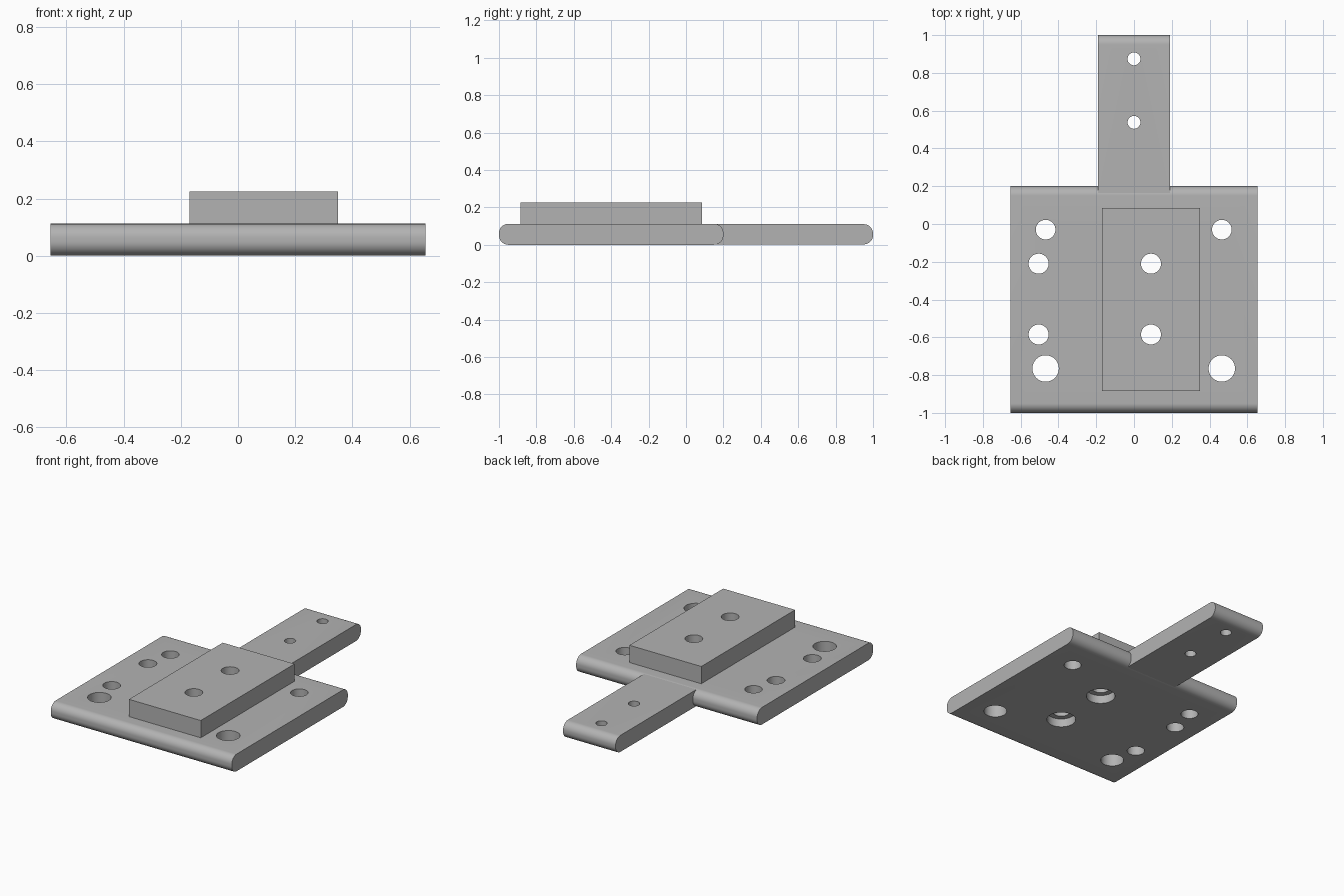
import bpy, bmesh
from math import sin, cos, pi

default = bpy.data.objects.get("Cube")
if default:
    bpy.data.objects.remove(default, do_unlink=True)

grey = bpy.data.materials.new("plain grey")
grey.use_nodes = True
grey.diffuse_color = (0.45, 0.45, 0.45, 1)
grey.node_tree.nodes["Principled BSDF"].inputs["Base Color"].default_value = (0.45, 0.45, 0.45, 1)

TOP = 0.112           # plate thickness
BLOCK_TOP = 0.225


def add_object(name, bm):
    bmesh.ops.recalc_face_normals(bm, faces=bm.faces)
    mesh = bpy.data.meshes.new(name)
    bm.to_mesh(mesh)
    bm.free()
    mesh.materials.append(grey)
    obj = bpy.data.objects.new(name, mesh)
    bpy.context.collection.objects.link(obj)
    return obj


def slab(name, x0, x1, y0, y1, z0, z1, r_front=0, r_back=0, steps=12):
    """Side profile with rounded front and back ends, extruded along x."""
    corners = [(y0, z0, 1, 1, r_front, pi), (y1, z0, -1, 1, r_back, 1.5 * pi),
               (y1, z1, -1, -1, r_back, 0), (y0, z1, 1, -1, r_front, pi / 2)]
    bm = bmesh.new()
    ring = []
    for y, z, sy, sz, r, start in corners:
        for i in range(steps + 1 if r else 1):
            a = start + pi / 2 * i / steps
            ring.append(bm.verts.new((x0, y + r * (sy + cos(a)) if r else y,
                                      z + r * (sz + sin(a)) if r else z)))
    face = bm.faces.new(ring)
    out = bmesh.ops.extrude_face_region(bm, geom=[face])
    moved = [v for v in out["geom"] if isinstance(v, bmesh.types.BMVert)]
    bmesh.ops.translate(bm, verts=moved, vec=(x1 - x0, 0, 0))
    return add_object(name, bm)


def drill(obj, holes):
    """Cut vertical round holes given as (x, y, radius, bottom, top)."""
    for x, y, r, z0, z1 in holes:
        bm = bmesh.new()
        bmesh.ops.create_cone(bm, cap_ends=True, segments=40, radius1=r, radius2=r, depth=z1 - z0)
        bmesh.ops.translate(bm, verts=bm.verts, vec=(x, y, (z0 + z1) / 2))
        cutter = add_object("hole_cutter", bm)
        cutter.hide_render = True
        mod = obj.modifiers.new("hole", "BOOLEAN")
        mod.operation = "DIFFERENCE"
        mod.solver = "EXACT"
        mod.object = cutter
        bpy.context.view_layer.objects.active = obj
        bpy.ops.object.modifier_apply(modifier=mod.name)
        bpy.data.objects.remove(cutter, do_unlink=True)


def through(x, y, r):
    return (x, y, r, -0.1, 0.4)


# Main parts
plate = slab("base_plate", -0.655, 0.655, -1, 0.2, 0, TOP, 0.05, 0.05)
tongue = slab("rear_tongue", -0.19, 0.19, 0.14, 1, 0.002, TOP - 0.002, 0, 0.05)
block = slab("raised_block", -0.17, 0.35, -0.885, 0.085, TOP, BLOCK_TOP)

# Block bolt holes, widened under the plate
bolt_holes = [through(0.09, y, 0.053) for y in (-0.21, -0.585)]
counterbores = [(x, y, 0.088, -0.1, 0.055) for x, y, *_ in bolt_holes]

# Plate mounting holes
plate_holes = [through(-0.505, y, 0.053) for y in (-0.21, -0.585)]
for x in (-0.468, 0.465):
    plate_holes += [through(x, -0.03, 0.052), through(x, -0.765, 0.07)]

drill(plate, plate_holes + bolt_holes + counterbores)
drill(block, bolt_holes)
drill(tongue, [through(0, y, 0.034) for y in (0.538, 0.874)])

# Smooth rounded surfaces, sharp edges kept
for obj in (plate, tongue, block):
    bpy.ops.object.select_all(action="DESELECT")
    obj.select_set(True)
    bpy.context.view_layer.objects.active = obj
    bpy.ops.object.shade_smooth_by_angle(angle=pi / 6)
